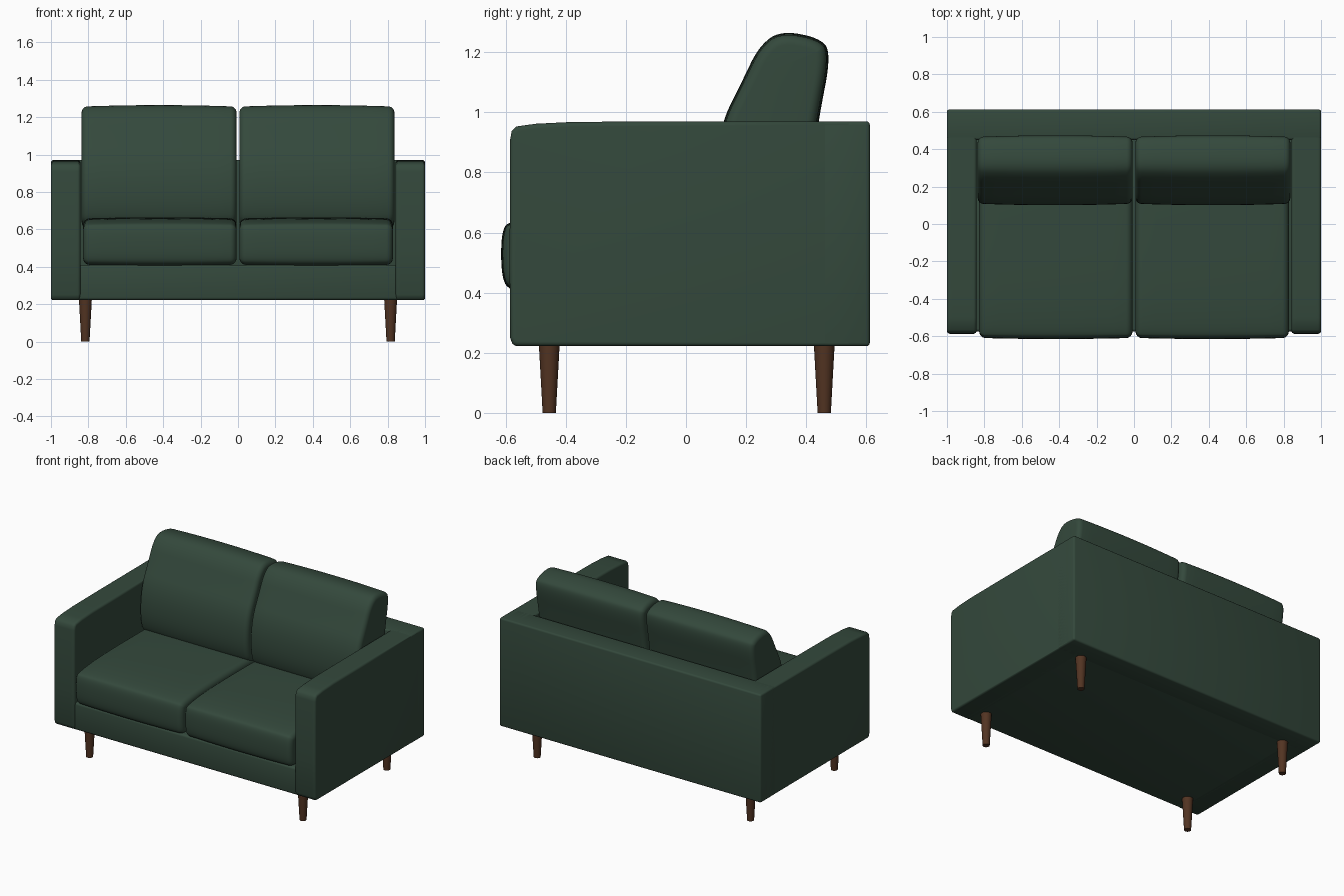
import bpy, bmesh, math
from mathutils import Vector

if "Cube" in bpy.data.objects:
    bpy.data.objects.remove(bpy.data.objects["Cube"], do_unlink=True)


def material(name, rgb):
    m = bpy.data.materials.new(name)
    m.use_nodes = True
    m.diffuse_color = (*rgb, 1)
    bsdf = m.node_tree.nodes["Principled BSDF"]
    bsdf.inputs["Base Color"].default_value = (*rgb, 1)
    bsdf.inputs["Roughness"].default_value = 0.8
    return m


green = material("dark green fabric", (0.034, 0.066, 0.045))
brown = material("brown wood", (0.085, 0.034, 0.016))


def finish(name, bm, mat, angle=40):
    bmesh.ops.recalc_face_normals(bm, faces=bm.faces)
    mesh = bpy.data.meshes.new(name)
    bm.to_mesh(mesh)
    bm.free()
    mesh.materials.append(mat)
    ob = bpy.data.objects.new(name, mesh)
    bpy.context.collection.objects.link(ob)
    bpy.ops.object.select_all(action='DESELECT')
    ob.select_set(True)
    bpy.context.view_layer.objects.active = ob
    bpy.ops.object.shade_smooth_by_angle(angle=math.radians(angle))
    return ob


def soften(points, rounds=3):
    # corner cutting turns a control polygon into a soft outline
    for _ in range(rounds):
        cut = []
        for a, b in zip(points, points[1:] + points[:1]):
            a, b = Vector(a), Vector(b)
            cut += [a.lerp(b, 0.25), a.lerp(b, 0.75)]
        points = cut
    return points


def loft(name, outline, x0, x1, radius, crown=0.0):
    # sweep a side outline across x, drawn in at both rounded ends
    pts = [Vector(p) for p in outline]
    n = len(pts)
    normals = []
    for i in range(n):
        t = ((pts[i] - pts[i - 1]).normalized()
             + (pts[(i + 1) % n] - pts[i]).normalized()).normalized()
        normals.append(Vector((t.y, -t.x)))
    mid, half = (x0 + x1) / 2, abs(x1 - x0) / 2
    steps = 6
    end = []
    for k in range(steps + 1):
        a = math.pi / 2 * k / steps
        end.append((half - radius + radius * math.sin(a), radius * (1 - math.cos(a))))
    inner = [((half - radius) * k / 5, 0.0) for k in range(5)]
    right = inner + end
    stations = [(-x, d) for x, d in reversed(right[1:])] + right
    bm = bmesh.new()
    rings = []
    for x, d in stations:
        d += crown * (x / half) ** 2
        ring = [p + m * d for p, m in zip(pts, normals)]
        rings.append([bm.verts.new((mid + x, q.x, q.y)) for q in ring])
    for r, s in zip(rings, rings[1:]):
        for i in range(n):
            j = (i + 1) % n
            bm.faces.new((r[i], r[j], s[j], s[i]))
    bm.faces.new(rings[0])
    bm.faces.new(rings[-1])
    return finish(name, bm, green)


def box(name, low, high, bevel):
    bm = bmesh.new()
    bmesh.ops.create_cube(bm, size=1)
    for v in bm.verts:
        v.co = [l + (c + 0.5) * (h - l) for l, c, h in zip(low, v.co, high)]
    bmesh.ops.bevel(bm, geom=bm.edges[:], offset=bevel, segments=3,
                    profile=0.5, affect='EDGES')
    return finish(name, bm, green)


# Frame: back panel and seat base
box("back_panel", (-1, 0.45, 0.222), (1, 0.612, 0.97), 0.012)
box("seat_base", (-0.9, -0.575, 0.222), (0.9, 0.55, 0.41), 0.015)

# Side outlines as (y, z)
arm_outline = [(-0.565, 0.222), (-0.578, 0.23), (-0.585, 0.25), (-0.587, 0.5),
               (-0.585, 0.91), (-0.58, 0.937), (-0.565, 0.953), (-0.5, 0.962),
               (-0.38, 0.968), (-0.1, 0.97), (0.55, 0.97), (0.55, 0.222)]
seat_outline = soften([(-0.5, 0.405), (-0.585, 0.405), (-0.615, 0.45), (-0.615, 0.61),
                       (-0.58, 0.642), (-0.35, 0.664), (0.2, 0.665),
                       (0.44, 0.65), (0.44, 0.405)])
back_outline = soften([(0.14, 0.60), (0.095, 0.74), (0.11, 0.95), (0.19, 1.11),
                       (0.24, 1.215), (0.31, 1.272), (0.44, 1.25), (0.485, 1.20),
                       (0.44, 0.97), (0.385, 0.60)])

for side, s in (("left", 1), ("right", -1)):
    # Arm and cushions
    loft(side + "_arm", arm_outline, s * 0.842, s, 0.016)
    loft(side + "_seat_cushion", seat_outline, s * 0.008, s * 0.828, 0.035, 0.006)
    loft(side + "_back_cushion", back_outline, s * 0.008, s * 0.836, 0.032, 0.008)
    # Tapered legs
    for end, y in (("front", -0.455), ("back", 0.46)):
        bm = bmesh.new()
        bmesh.ops.create_cone(bm, cap_ends=True, segments=24,
                              radius1=0.022, radius2=0.035, depth=0.235)
        bmesh.ops.translate(bm, verts=bm.verts, vec=(s * 0.816, y, 0.1175))
        finish(end + "_" + side + "_leg", bm, brown)
